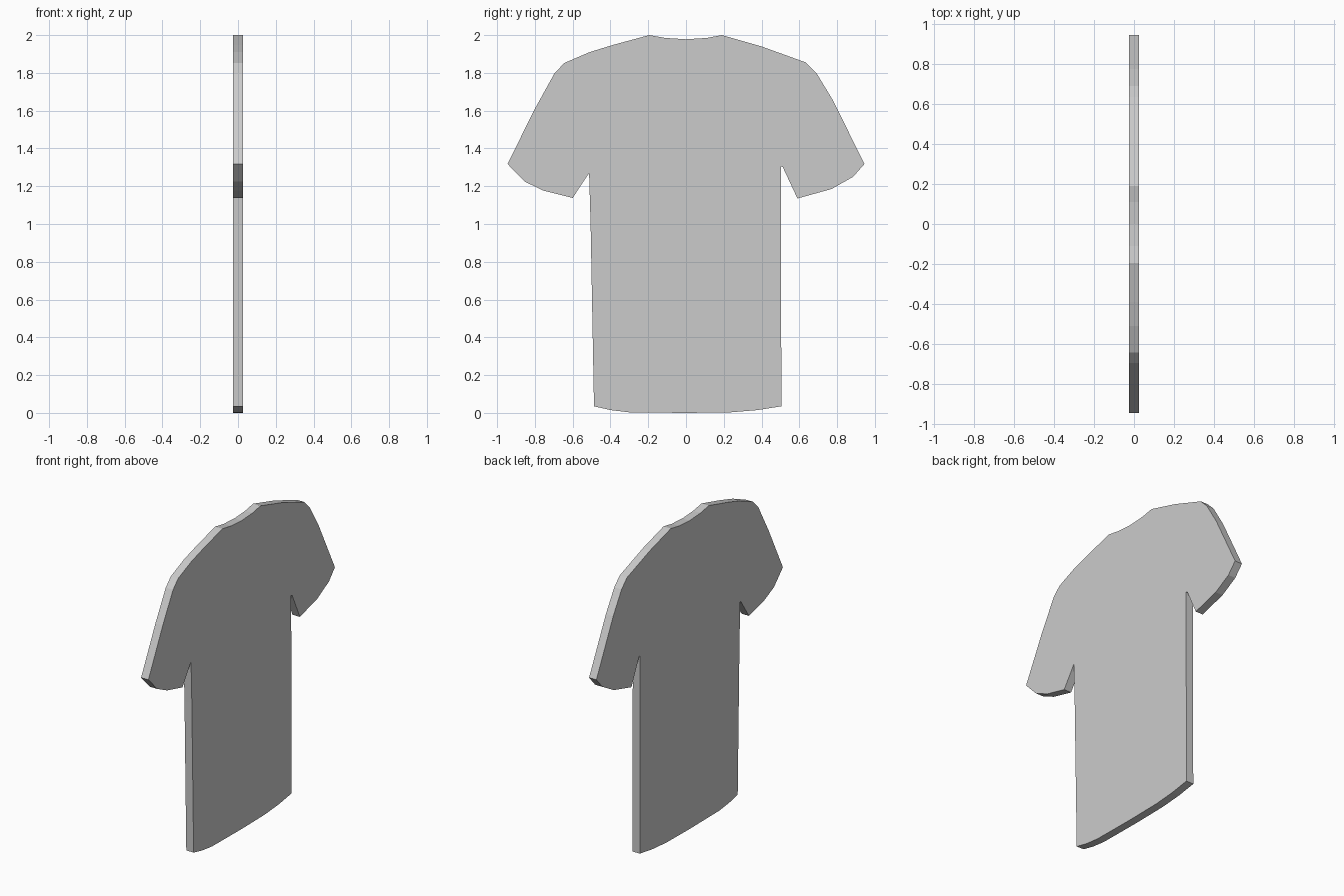
import bpy
import bmesh

if "Cube" in bpy.data.objects:
    bpy.data.objects.remove(bpy.data.objects["Cube"])

THICKNESS = 0.052

# Shirt outline in (y, z), clockwise from the left of the neckline
neckline = [(-0.195, 2.0), (-0.11, 1.985), (0, 1.978), (0.11, 1.985), (0.19, 2.0)]
right_sleeve = [(0.40, 1.94), (0.635, 1.855), (0.69, 1.80), (0.775, 1.66),
                (0.945, 1.318), (0.885, 1.25), (0.77, 1.185), (0.59, 1.135),
                (0.512, 1.302), (0.502, 1.305)]
hem = [(0.505, 0.035), (0.38, 0.015), (0.235, 0.003), (0, 0),
       (-0.30, 0.003), (-0.40, 0.015), (-0.487, 0.035)]
left_sleeve = [(-0.505, 1.0), (-0.513, 1.27), (-0.60, 1.138), (-0.755, 1.177),
               (-0.855, 1.225), (-0.945, 1.318), (-0.80, 1.61), (-0.695, 1.80),
               (-0.643, 1.853), (-0.51, 1.91), (-0.39, 1.947)]


def extrude_profile(name, outline, depth):
    """Flat slab: a (y, z) outline extruded along x and centred on x = 0."""
    bm = bmesh.new()
    face = bm.faces.new([bm.verts.new((-depth / 2, y, z)) for y, z in outline])
    result = bmesh.ops.extrude_face_region(bm, geom=[face], use_keep_orig=True)
    moved = [v for v in result["geom"] if isinstance(v, bmesh.types.BMVert)]
    bmesh.ops.translate(bm, verts=moved, vec=(depth, 0, 0))
    bmesh.ops.recalc_face_normals(bm, faces=bm.faces)
    mesh = bpy.data.meshes.new(name)
    bm.to_mesh(mesh)
    bm.free()
    obj = bpy.data.objects.new(name, mesh)
    bpy.context.collection.objects.link(obj)
    return obj


# Shirt slab
extrude_profile("shirt", neckline + right_sleeve + hem + left_sleeve, THICKNESS)
